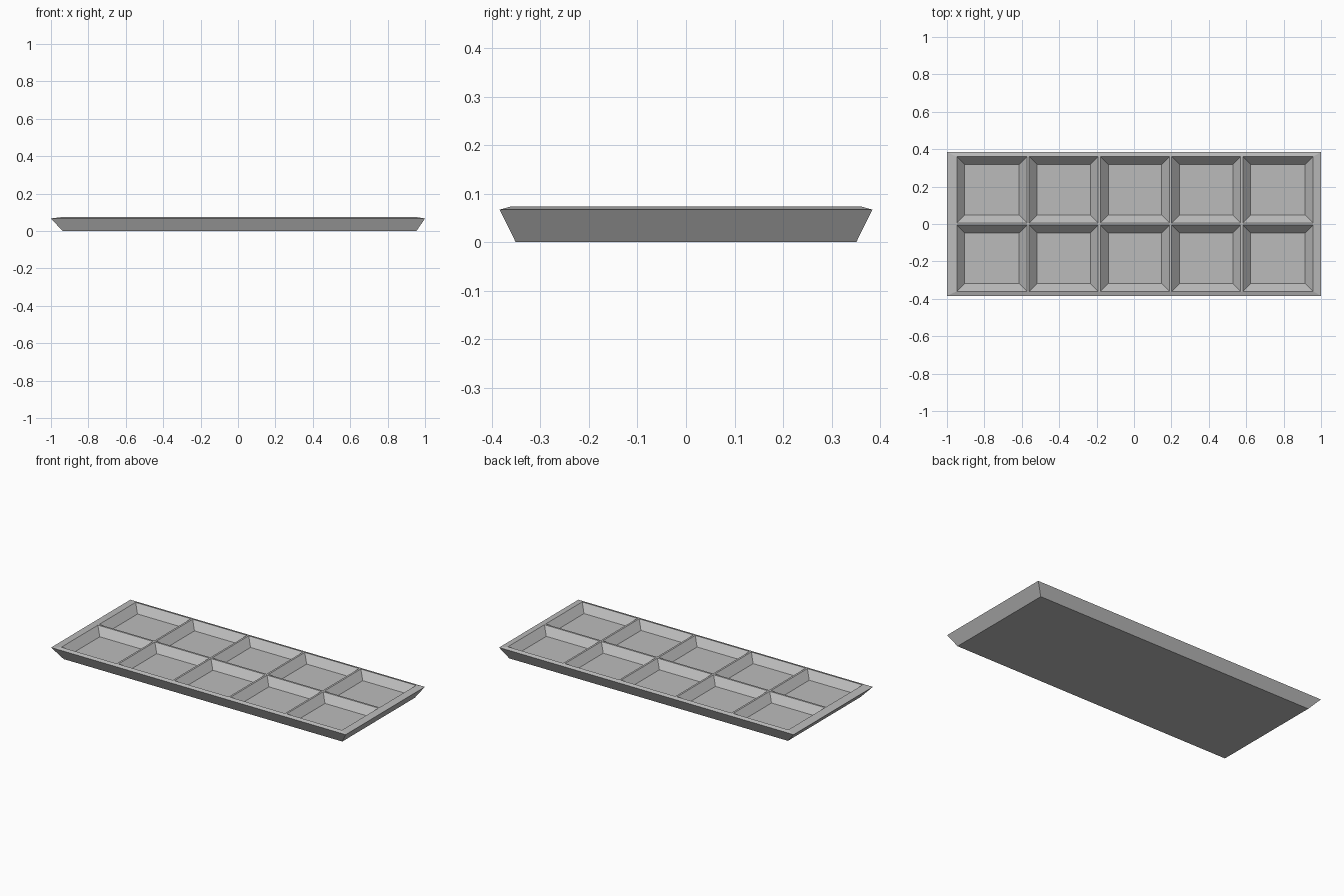
import bpy, bmesh

cube = bpy.data.objects.get("Cube")
if cube:
    bpy.data.objects.remove(cube)

mat = bpy.data.materials.new("light grey")
mat.use_nodes = True
grey = (0.5, 0.5, 0.5, 1)
mat.diffuse_color = grey
mat.node_tree.nodes["Principled BSDF"].inputs["Base Color"].default_value = grey

COLS, ROWS = 5, 2
RIDGE, INSET = 0.006, 0.042
Z_EDGE, Z_TOP, Z_FLOOR = 0.067, 0.074, 0.03
X0, X1, Y = -0.947, 0.957, 0.36

bm = bmesh.new()


def ring(x0, x1, y, z):
    return [bm.verts.new(p) for p in ((x0, -y, z), (x1, -y, z), (x1, y, z), (x0, y, z))]


def bridge(lower, upper):
    for i in range(4):
        j = (i + 1) % 4
        bm.faces.new((lower[i], lower[j], upper[j], upper[i]))


def cuts(start, end, count):
    """Well edges along one axis, leaving a narrow ridge between wells."""
    pitch = (end - start) / count
    edges = [start]
    for i in range(1, count):
        edges += [start + i * pitch - RIDGE, start + i * pitch + RIDGE]
    return edges + [end]


# Flat underside, flared sides and sloping rim
base = ring(-0.938, 0.954, 0.351, 0)
edge = ring(-1, 1, 0.384, Z_EDGE)
lip = ring(X0, X1, Y, Z_TOP)
bm.faces.new(base[::-1])
bridge(base, edge)
bridge(edge, lip)

# Ridge tops and tapered wells
xs, ys = cuts(X0, X1, COLS), cuts(-Y, Y, ROWS)
grid = [[bm.verts.new((x, y, Z_TOP)) for y in ys] for x in xs]
for i in range(len(xs) - 1):
    for j in range(len(ys) - 1):
        top = [grid[i][j], grid[i + 1][j], grid[i + 1][j + 1], grid[i][j + 1]]
        if i % 2 or j % 2:
            bm.faces.new(top)
            continue
        cx, cy = (xs[i] + xs[i + 1]) / 2, (ys[j] + ys[j + 1]) / 2
        floor = []
        for v in top:
            dx = INSET if v.co.x < cx else -INSET
            dy = INSET if v.co.y < cy else -INSET
            floor.append(bm.verts.new((v.co.x + dx, v.co.y + dy, Z_FLOOR)))
        bm.faces.new(floor)
        bridge(floor, top)

bmesh.ops.remove_doubles(bm, verts=bm.verts, dist=0.0001)
mesh = bpy.data.meshes.new("tray")
bm.to_mesh(mesh)
bm.free()
mesh.materials.append(mat)
tray = bpy.data.objects.new("compartment_tray", mesh)
bpy.context.scene.collection.objects.link(tray)
